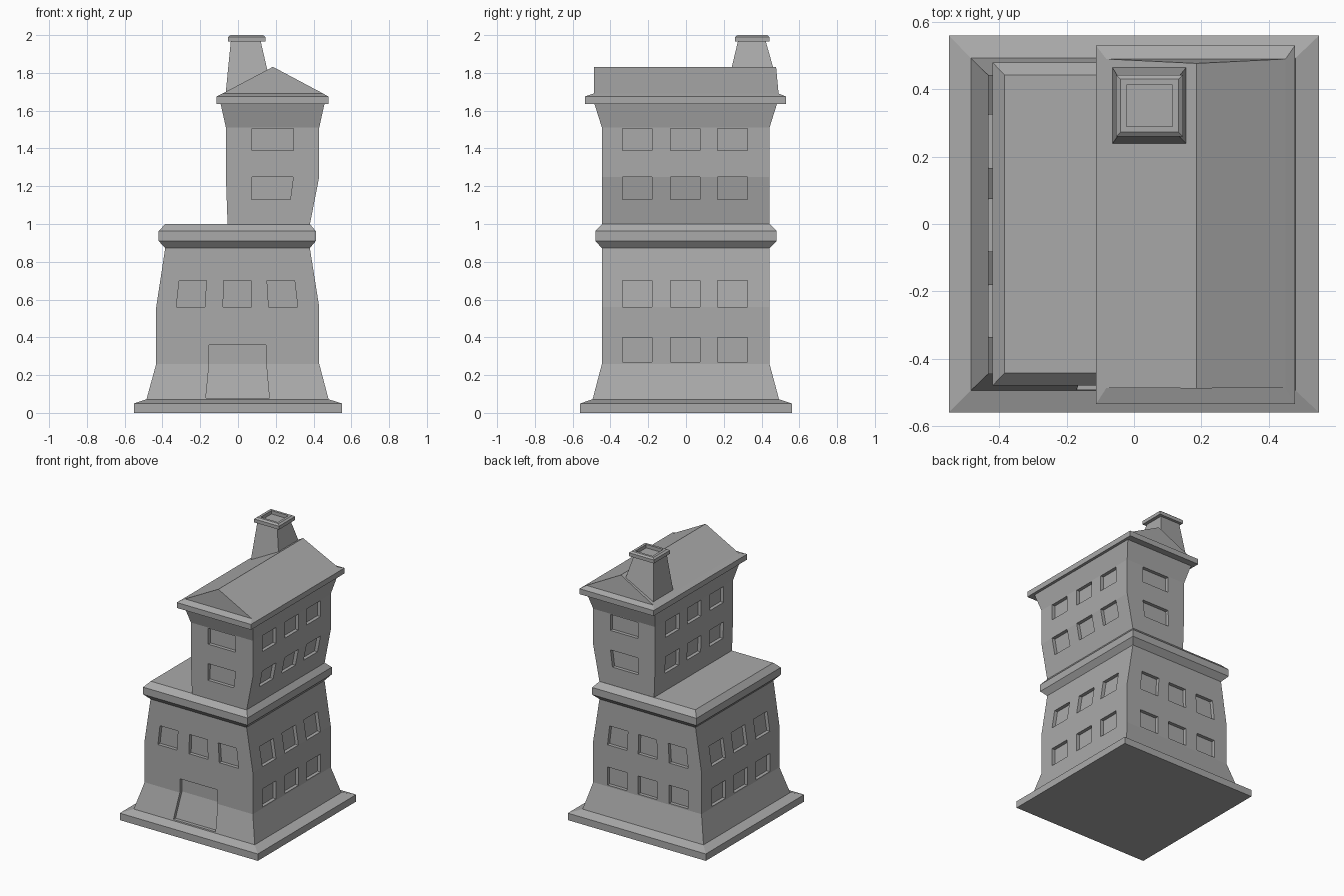
import bpy, bmesh
from mathutils import Vector

if "Cube" in bpy.data.objects:
    bpy.data.objects.remove(bpy.data.objects["Cube"])

stone = bpy.data.materials.new("plain grey")
stone.use_nodes = True
grey = (0.4, 0.4, 0.4, 1)
stone.diffuse_color = grey
stone.node_tree.nodes["Principled BSDF"].inputs["Base Color"].default_value = grey

INWARD = {"front": (0, 1), "right": (-1, 0), "back": (0, -1), "left": (1, 0)}
DEPTH = 0.025


def ring_at(rings, z):
    """Outline (x0, x1, y0, y1) of the stack at a height."""
    for a, b in zip(rings, rings[1:]):
        if a[0] <= z <= b[0]:
            t = (z - a[0]) / (b[0] - a[0])
            return [p + (q - p) * t for p, q in zip(a[1:], b[1:])]


def point(ring, side, f, z):
    """Point on one side of an outline; f runs with +x or +y."""
    x0, x1, y0, y1 = ring
    x, y = x0 + (x1 - x0) * f, y0 + (y1 - y0) * f
    return Vector({"front": (x, y0, z), "back": (x, y1, z),
                   "left": (x0, y, z), "right": (x1, y, z)}[side])


def stack(name, rings, openings=()):
    """Loft rectangles (z, x0, x1, y0, y1); recess openings (side, f0, f1, z0, z1)."""
    bm = bmesh.new()

    def face(pts):
        bm.faces.new([bm.verts.new(p) for p in pts])

    if openings:
        levels = sorted({r[0] for r in rings} | {z for o in openings for z in o[3:]})
        levels = [(z, ring_at(rings, z)) for z in levels]
    else:
        levels = [(r[0], r[1:]) for r in rings]

    for side, (dx, dy) in INWARD.items():
        holes = [o[1:] for o in openings if o[0] == side]
        cols = sorted({0, 1} | {f for h in holes for f in h[:2]})
        push = Vector((dx, dy, 0)) * DEPTH

        def is_open(c, r):
            if not (0 <= c < len(cols) - 1 and 0 <= r < len(levels) - 1):
                return False
            f, z = (cols[c] + cols[c + 1]) / 2, (levels[r][0] + levels[r + 1][0]) / 2
            return any(h[0] < f < h[1] and h[2] < z < h[3] for h in holes)

        for r in range(len(levels) - 1):
            for c in range(len(cols) - 1):
                quad = [point(levels[j][1], side, cols[i], levels[j][0])
                        for i, j in ((c, r), (c + 1, r), (c + 1, r + 1), (c, r + 1))]
                if not is_open(c, r):
                    face(quad)
                    continue
                face([p + push for p in quad])
                around = ((c, r - 1), (c + 1, r), (c, r + 1), (c - 1, r))
                for k, cell in enumerate(around):
                    if not is_open(*cell):
                        a, b = quad[k], quad[(k + 1) % 4]
                        face([a, b, b + push, a + push])

    # Close the bottom and, unless it ends in a ridge, the top
    for z, (x0, x1, y0, y1) in (levels[0], levels[-1]):
        if x1 > x0:
            face([(x0, y0, z), (x1, y0, z), (x1, y1, z), (x0, y1, z)])

    bmesh.ops.remove_doubles(bm, verts=bm.verts, dist=0.0005)
    bmesh.ops.recalc_face_normals(bm, faces=bm.faces)
    mesh = bpy.data.meshes.new(name)
    bm.to_mesh(mesh)
    bm.free()
    mesh.materials.append(stone)
    ob = bpy.data.objects.new(name, mesh)
    bpy.context.collection.objects.link(ob)
    return ob


def rows(sides, columns, heights):
    return [(s, *c, *h) for s in sides for c in columns for h in heights]


THREE = [(0.123, 0.298), (0.41, 0.585), (0.69, 0.868)]
WIDE = [(0.28, 0.722)]
LOW, HIGH = (0.27, 0.4), (0.56, 0.7)

# Stepped plinth under the whole building
stack("plinth", [(0, -0.55, 0.55, -0.56, 0.56),
                 (0.05, -0.55, 0.55, -0.56, 0.56),
                 (0.072, -0.485, 0.48, -0.495, 0.493)])

# Lower storeys with flared foot, windows and door recess
stack("lower_walls", [(0.07, -0.485, 0.48, -0.495, 0.493),
                      (0.26, -0.433, 0.43, -0.445, 0.442),
                      (0.56, -0.433, 0.43, -0.445, 0.442),
                      (0.875, -0.385, 0.38, -0.445, 0.442)],
      rows(["left", "right", "back"], THREE, [LOW, HIGH])
      + rows(["front"], THREE, [HIGH])
      + [("front", 0.325, 0.675, 0.08, 0.36)])

# Moulded ledge carrying the terrace
stack("terrace_ledge", [(0.872, -0.385, 0.38, -0.445, 0.442),
                        (0.91, -0.42, 0.412, -0.48, 0.48),
                        (0.962, -0.42, 0.412, -0.48, 0.48),
                        (1.0, -0.385, 0.38, -0.443, 0.443)])

# Upper storeys, leaning outward, with a flared cornice
stack("upper_walls", [(0.995, -0.055, 0.38, -0.445, 0.442),
                      (1.25, -0.064, 0.43, -0.445, 0.442),
                      (1.51, -0.064, 0.43, -0.445, 0.442),
                      (1.637, -0.092, 0.458, -0.485, 0.482)],
      rows(["left", "right"], THREE, [(1.13, 1.25), (1.39, 1.505)])
      + rows(["front", "back"], WIDE, [(1.13, 1.25), (1.39, 1.505)]))

# Gabled roof with its eave slab
stack("roof", [(1.636, -0.113, 0.478, -0.535, 0.53),
               (1.675, -0.113, 0.478, -0.535, 0.53),
               (1.691, -0.082, 0.45, -0.487, 0.49),
               (1.832, 0.185, 0.185, -0.488, 0.477)])

# Tapered chimney whose foot follows the roof slope
shaft = stack("chimney_shaft", [(1.695, -0.065, 0.156, 0.238, 0.466),
                                (1.968, -0.038, 0.12, 0.275, 0.422)])
for v in shaft.data.vertices:
    if v.co.z < 1.7 and v.co.x > 0:
        v.co.z = 1.812

# Chimney cap with a sunken flue
stack("chimney_cap", [(1.965, -0.053, 0.145, 0.26, 0.442),
                      (1.99, -0.053, 0.145, 0.26, 0.442),
                      (2.0, -0.04, 0.132, 0.273, 0.43),
                      (2.0, -0.022, 0.114, 0.29, 0.413),
                      (1.975, -0.022, 0.114, 0.29, 0.413)])
